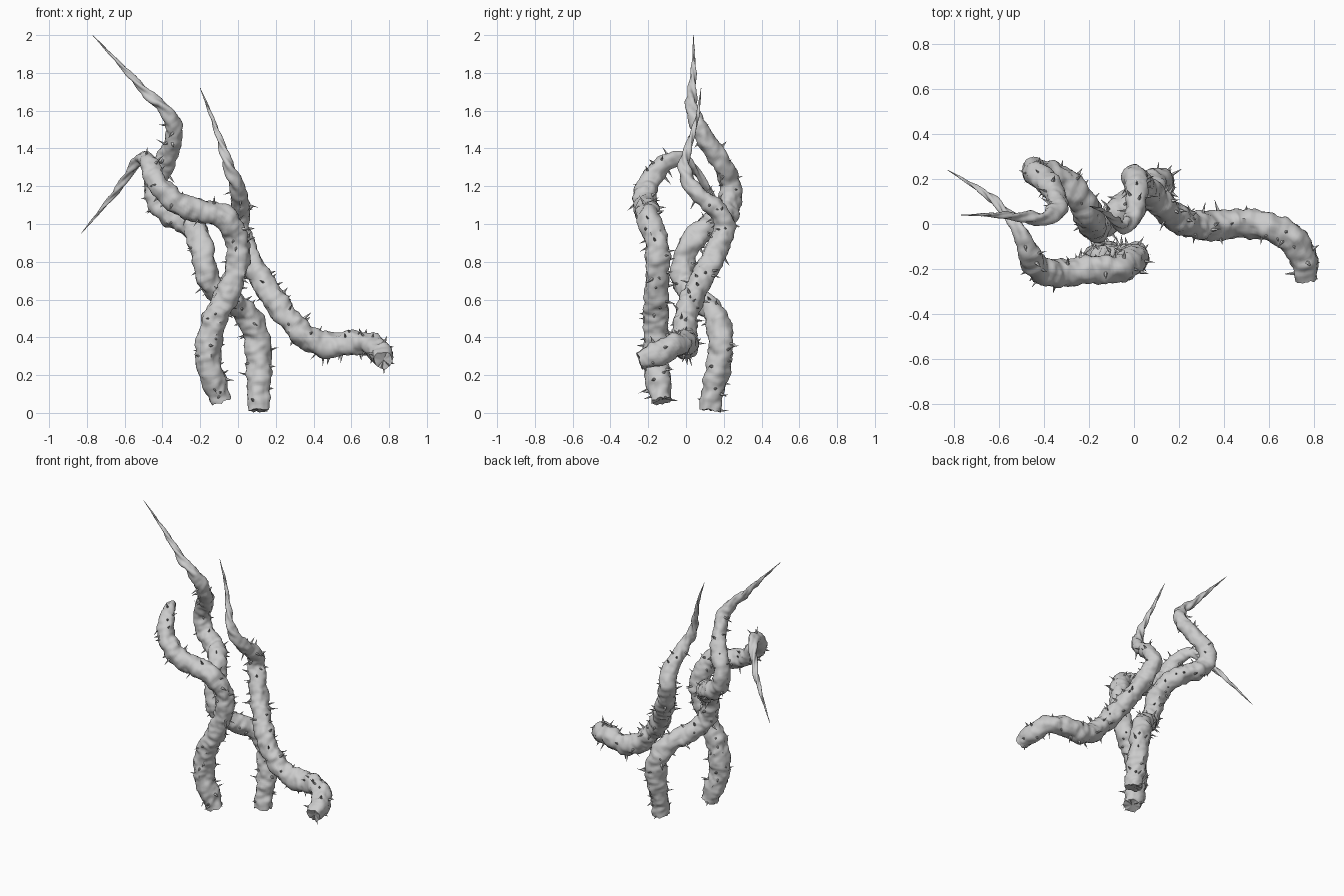
import bpy, bmesh, math, random
from mathutils import Vector, noise

if "Cube" in bpy.data.objects:
    bpy.data.objects.remove(bpy.data.objects["Cube"], do_unlink=True)

random.seed(7)
SIDES = 24

bark = bpy.data.materials.new("grey bark")
bark.use_nodes = True
GREY = (.6, .6, .6, 1)
bark.diffuse_color = GREY
bark.node_tree.nodes["Principled BSDF"].inputs["Base Color"].default_value = GREY

# Centre lines: x, y, z, radius, from the cut end to the pointed tip
FRONT_VINE = [
    (-.09, -.13, .07, .055), (-.13, -.15, .17, .065), (-.16, -.16, .3, .066),
    (-.13, -.16, .48, .066), (-.05, -.16, .64, .062), (0, -.15, .8, .062),
    (-.01, -.16, .92, .062), (-.07, -.2, 1.03, .063), (-.19, -.2, 1.07, .061),
    (-.32, -.22, 1.11, .061), (-.42, -.2, 1.21, .056), (-.47, -.13, 1.31, .048),
    (-.51, -.03, 1.35, .033), (-.57, .05, 1.28, .022), (-.64, .12, 1.18, .016),
    (-.73, .18, 1.07, .008), (-.83, .24, .95, .001)]
BACK_VINE = [
    (.11, .13, .02, .055), (.11, .15, .15, .062), (.11, .18, .3, .066),
    (.09, .18, .44, .065), (.03, .14, .54, .062), (-.06, .06, .6, .061),
    (-.14, -.01, .68, .061), (-.18, -.01, .8, .061), (-.2, .03, .91, .062),
    (-.25, .13, .99, .063), (-.34, .2, 1.04, .063), (-.42, .23, 1.11, .06),
    (-.44, .23, 1.21, .056),
    (-.39, .19, 1.32, .054), (-.35, .12, 1.42, .048), (-.34, .07, 1.52, .043),
    (-.39, .03, 1.61, .033), (-.48, .03, 1.69, .023), (-.6, .04, 1.82, .012),
    (-.77, .04, 2, .001)]
SIDE_VINE = [
    (.77, -.24, .28, .052), (.76, -.16, .31, .062), (.7, -.06, .36, .063),
    (.59, -.01, .37, .062), (.45, 0, .36, .066), (.33, -.01, .43, .065),
    (.22, .01, .56, .062), (.13, .08, .7, .06), (.06, .14, .82, .06),
    (.01, .2, .96, .057), (.01, .18, 1.06, .052), (.01, .09, 1.14, .045),
    (-.01, .02, 1.21, .037), (-.05, -.01, 1.31, .027), (-.09, .02, 1.43, .017),
    (-.14, .06, 1.57, .009), (-.2, .08, 1.72, .001)]


def smooth_path(points):
    """Spline through the points, sampled evenly; the radius rides along."""
    pts = [Vector(p) for p in points]
    pts = [pts[0] * 2 - pts[1]] + pts + [pts[-1] * 2 - pts[-2]]
    out = []
    for a, b, c, d in zip(pts, pts[1:], pts[2:], pts[3:]):
        steps = max(3, int((c - b).length / .01))
        for i in range(steps):
            t = i / steps
            out.append((b * 2 + (c - a) * t + (a * 2 - b * 5 + c * 4 - d) * t * t
                        + (b * 3 - a - c * 3 + d) * t ** 3) / 2)
    return out + [pts[-2]]


def frames(path):
    """Centre, tangent, two side axes and radius, without twisting."""
    centres = [p.to_3d() for p in path]
    side = Vector((.3, 1, .2))
    out = []
    for i, c in enumerate(centres):
        tangent = (centres[min(i + 1, len(path) - 1)] - centres[max(i - 1, 0)]).normalized()
        side = (side - tangent * side.dot(tangent)).normalized()
        out.append((c, tangent, side, tangent.cross(side), max(path[i].w, .001)))
    return out


def finish(name, bm, smooth):
    bmesh.ops.recalc_face_normals(bm, faces=bm.faces)
    mesh = bpy.data.meshes.new(name)
    bm.to_mesh(mesh)
    bm.free()
    mesh.materials.append(bark)
    obj = bpy.data.objects.new(name, mesh)
    bpy.context.collection.objects.link(obj)
    if smooth:
        bpy.ops.object.select_all(action='DESELECT')
        obj.select_set(True)
        bpy.context.view_layer.objects.active = obj
        bpy.ops.object.shade_smooth_by_angle(angle=math.radians(50))


def surface_point(frame, angle):
    """Lumpy bark, with twisted strands where the vine gets thin."""
    c, tangent, u, v, r = frame
    out = u * math.cos(angle) + v * math.sin(angle)
    p = c + out * r
    lump = noise.noise(p * 14) * .22 + noise.noise(p * 32) * .17
    thin = max(0, min(1, (.045 - r) / .02))
    strand = math.sin(angle * 3 + c.z * 60) * .25 * thin
    return c + out * r * (1 + lump + strand), out


def build_stem(name, rings):
    bm = bmesh.new()
    loops = []
    for k, frame in enumerate(rings):
        loop = []
        for s in range(SIDES):
            p, out = surface_point(frame, math.tau * s / SIDES)
            if k == 0:  # ragged cut end
                p -= frame[1] * random.uniform(0, .014)
            loop.append(bm.verts.new(p))
        loops.append(loop)
    for a, b in zip(loops, loops[1:]):
        for s in range(SIDES):
            n = (s + 1) % SIDES
            bm.faces.new((a[s], a[n], b[n], b[s]))
    # Close the cut end and the tip
    for loop, frame in ((loops[0], rings[0]), (loops[-1], rings[-1])):
        hub = bm.verts.new(frame[0])
        for s in range(SIDES):
            bm.faces.new((loop[s], loop[(s + 1) % SIDES], hub))
    finish(name, bm, True)


def build_thorns(name, rings, count):
    bm = bmesh.new()
    thick = [f for f in rings if f[4] > .04]
    for i in range(count):
        frame = thick[int((i + random.random()) / count * len(thick))]
        p, out = surface_point(frame, random.uniform(0, math.tau))
        lean = Vector([random.uniform(-.4, .4) for _ in range(3)])
        axis = (out + lean).normalized()
        length = random.uniform(.02, .055)
        width = random.uniform(.006, .011)
        a = axis.orthogonal().normalized()
        b = axis.cross(a)
        tip = bm.verts.new(p + axis * length)
        foot = []
        for s in range(5):
            t = math.tau * s / 5
            foot.append(bm.verts.new(p - out * .008 + (a * math.cos(t) + b * math.sin(t)) * width))
        for s in range(5):
            bm.faces.new((foot[s], foot[(s + 1) % 5], tip))
        bm.faces.new(foot[::-1])
    finish(name, bm, False)


for label, points in (("front", FRONT_VINE), ("back", BACK_VINE), ("side", SIDE_VINE)):
    rings = frames(smooth_path(points))
    build_stem(label + "_vine", rings)
    build_thorns(label + "_vine_thorns", rings, 65)
